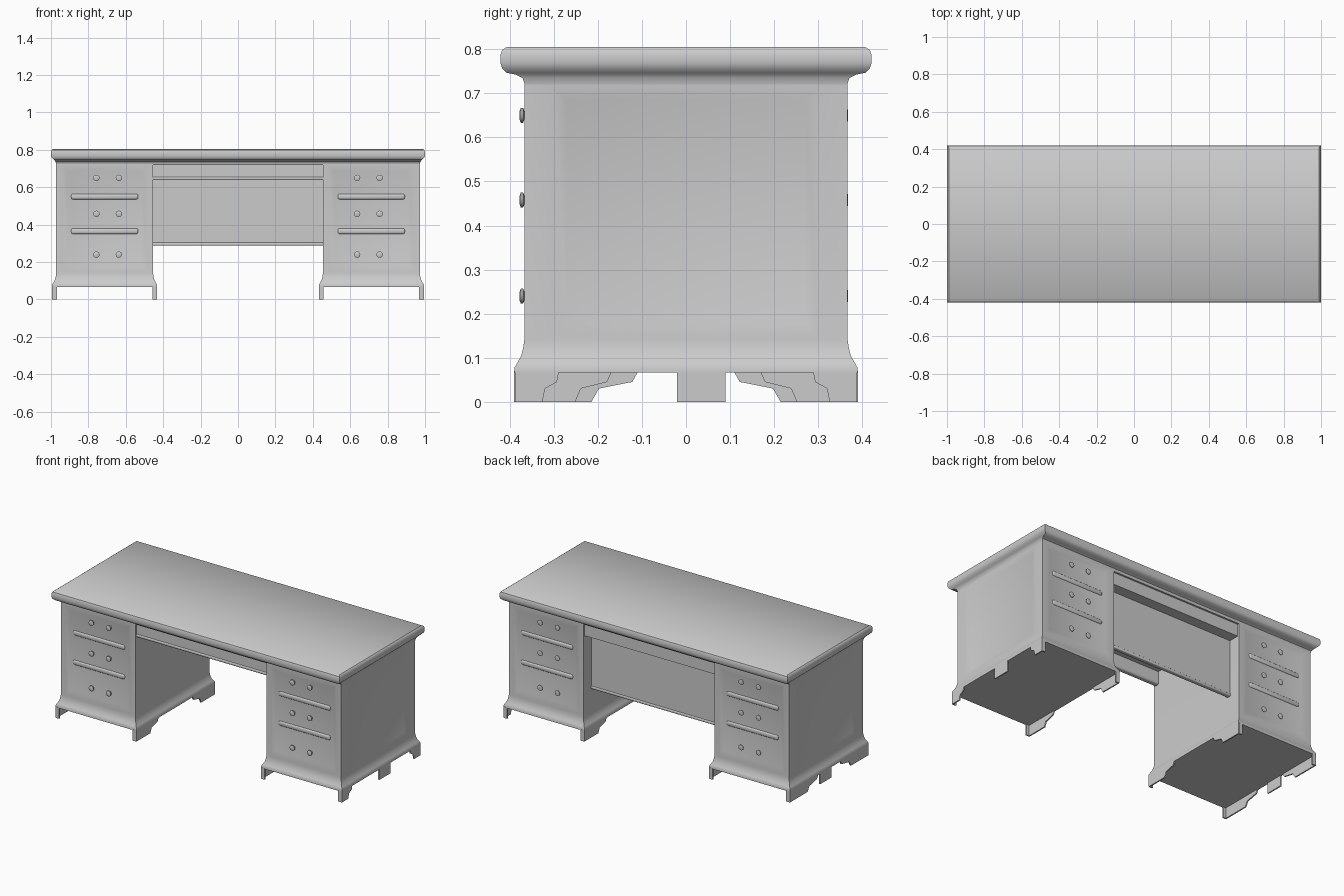
import bpy, bmesh, math
from mathutils import Vector

if "Cube" in bpy.data.objects:
    bpy.data.objects.remove(bpy.data.objects["Cube"])


def finish(bm, name):
    bmesh.ops.recalc_face_normals(bm, faces=bm.faces)
    me = bpy.data.meshes.new(name)
    bm.to_mesh(me)
    bm.free()
    ob = bpy.data.objects.new(name, me)
    bpy.context.collection.objects.link(ob)
    return ob


def loft(bm, cx, rings):
    """Stack of rectangles (z, half_x, half_y) joined into a closed solid."""
    loops = [[bm.verts.new((cx + sx * hx, sy * hy, z))
              for sx, sy in ((-1, -1), (1, -1), (1, 1), (-1, 1))] for z, hx, hy in rings]
    for a, b in zip(loops, loops[1:]):
        for i in range(4):
            j = (i + 1) % 4
            bm.faces.new((a[i], a[j], b[j], b[i]))
    bm.faces.new(loops[0][::-1])
    bm.faces.new(loops[-1])


def box(name, x0, x1, y0, y1, z0, z1, bevel=0.0):
    bm = bmesh.new()
    bmesh.ops.create_cube(bm, size=1)
    bmesh.ops.scale(bm, vec=(x1 - x0, y1 - y0, z1 - z0), verts=bm.verts)
    bmesh.ops.translate(bm, vec=((x0 + x1) / 2, (y0 + y1) / 2, (z0 + z1) / 2), verts=bm.verts)
    if bevel:
        bmesh.ops.bevel(bm, geom=bm.edges[:], offset=bevel, segments=3, profile=0.5, affect='EDGES')
    return finish(bm, name)


def recess(bm, normal, z0, z1, border, slope, depth):
    """Sink a soft-edged panel into the tall face pointing along normal."""
    f = max((f for f in bm.faces if f.normal.dot(Vector(normal)) > 0.99), key=lambda f: f.calc_area())
    bmesh.ops.inset_region(bm, faces=[f], thickness=border, depth=0, use_even_offset=True)
    mid = f.calc_center_median().z
    for v in f.verts:
        v.co.z = z1 if v.co.z > mid else z0
    bmesh.ops.inset_region(bm, faces=[f], thickness=slope, depth=-depth, use_even_offset=True)


def bracket(name, x, ysign, length):
    """Thin side plate of a bracket foot, running in from a corner."""
    pts = [(0, 0), (0.62, 0), (0.68, 0.03), (0.95, 0.045), (1, 0.07), (0, 0.07)]
    bm = bmesh.new()
    f = bm.faces.new([bm.verts.new((x - 0.004, ysign * (0.388 - t * length), z)) for t, z in pts])
    new = bmesh.ops.extrude_face_region(bm, geom=[f])['geom']
    bmesh.ops.translate(bm, vec=(0.008, 0, 0), verts=[v for v in new if isinstance(v, bmesh.types.BMVert)])
    finish(bm, name)


def knob(name, x, z, ysign, length):
    bm = bmesh.new()
    n = 12
    prof = [(0.010, 0), (0.008, 0.45), (0.017, 0.6), (0.017, 0.85), (0.009, 1)]
    loops = [[bm.verts.new((x + r * math.cos(a), ysign * (0.357 + t * length), z + r * math.sin(a)))
              for a in (2 * math.pi * i / n for i in range(n))] for r, t in prof]
    for a, b in zip(loops, loops[1:]):
        for i in range(n):
            bm.faces.new((a[i], a[(i + 1) % n], b[(i + 1) % n], b[i]))
    bm.faces.new(loops[0])
    bm.faces.new(loops[-1])
    finish(bm, name)


# Bullnose top with the cove moulding beneath it
bm = bmesh.new()
loft(bm, 0, [(0.72, 0.972, 0.366), (0.735, 0.975, 0.371), (0.743, 0.98, 0.388), (0.747, 0.984, 0.408),
             (0.756, 0.994, 0.417), (0.768, 1.0, 0.421), (0.788, 1.0, 0.421),
             (0.799, 0.996, 0.417), (0.805, 0.988, 0.407)])
finish(bm, "desk_top")

for side, s in (("left", -1), ("right", 1)):
    cx = s * 0.713
    # Pedestal with flared base and sunken panels on the end, front and back
    bm = bmesh.new()
    rings = [(0.066, 0.022), (0.078, 0.022), (0.09, 0.015), (0.105, 0.007), (0.125, 0.002), (0.14, 0), (0.73, 0)]
    loft(bm, cx, [(z, 0.259 + o, 0.367 + o) for z, o in rings])
    bmesh.ops.recalc_face_normals(bm, faces=bm.faces)
    bm.normal_update()
    recess(bm, (s, 0, 0), 0.15, 0.715, 0.068, 0.028, 0.01)
    recess(bm, (0, -1, 0), 0.15, 0.715, 0.03, 0.03, 0.009)
    recess(bm, (0, 1, 0), 0.15, 0.715, 0.03, 0.03, 0.009)
    finish(bm, side + "_pedestal")

    for face, ys, klen in (("front", -1, 0.021), ("back", 1, 0.011)):
        # Soft rails dividing the drawers
        for i, z in enumerate((0.365, 0.55)):
            y0, y1 = sorted((ys * 0.34, ys * 0.364))
            box(f"{side}_{face}_rail_{i}", cx - 0.18, cx + 0.18, y0, y1, z - 0.016, z + 0.016, 0.011)
        # Pairs of drawer knobs
        for i, z in enumerate((0.24, 0.458, 0.65)):
            for j, dx in enumerate((-0.06, 0.06)):
                knob(f"{side}_{face}_knob_{i}_{j}", s * 0.697 + dx, z, ys, klen)

        # Bracket feet at the pedestal corners
        inner, outer = s * 0.436, s * 0.99
        bracket(f"{side}_{face}_inner_foot", inner, ys, 0.22)
        bracket(f"{side}_{face}_outer_foot", outer, ys, 0.28 if s < 0 else 0.1)
        for x, d, part in ((inner, s, "inner"), (outer, -s, "outer")):
            xa, xb = sorted((x, x + d * 0.022))
            y0, y1 = sorted((ys * 0.382, ys * 0.39))
            box(f"{side}_{face}_{part}_foot_return", xa, xb, y0, y1, 0, 0.07)

    # Centre support under the end panel
    xa, xb = sorted((s * 0.986, s * 0.994))
    box(side + "_middle_foot", xa, xb, -0.02, 0.09, 0, 0.07)

# Kneehole: front apron board, back apron and set-back modesty panel
box("front_apron", -0.46, 0.46, -0.355, -0.33, 0.648, 0.74)
box("front_apron_bead", -0.46, 0.46, -0.36, -0.33, 0.638, 0.656, 0.006)
box("back_apron", -0.46, 0.46, 0.275, 0.355, 0.645, 0.74)
box("modesty_panel", -0.46, 0.46, 0.27, 0.288, 0.292, 0.70)
box("modesty_panel_rail", -0.46, 0.46, 0.266, 0.293, 0.288, 0.305, 0.005)

# Smooth shading with crisp edges
for ob in bpy.context.scene.objects:
    ob.select_set(True)
    bpy.context.view_layer.objects.active = ob
bpy.ops.object.shade_smooth_by_angle(angle=math.radians(35))
